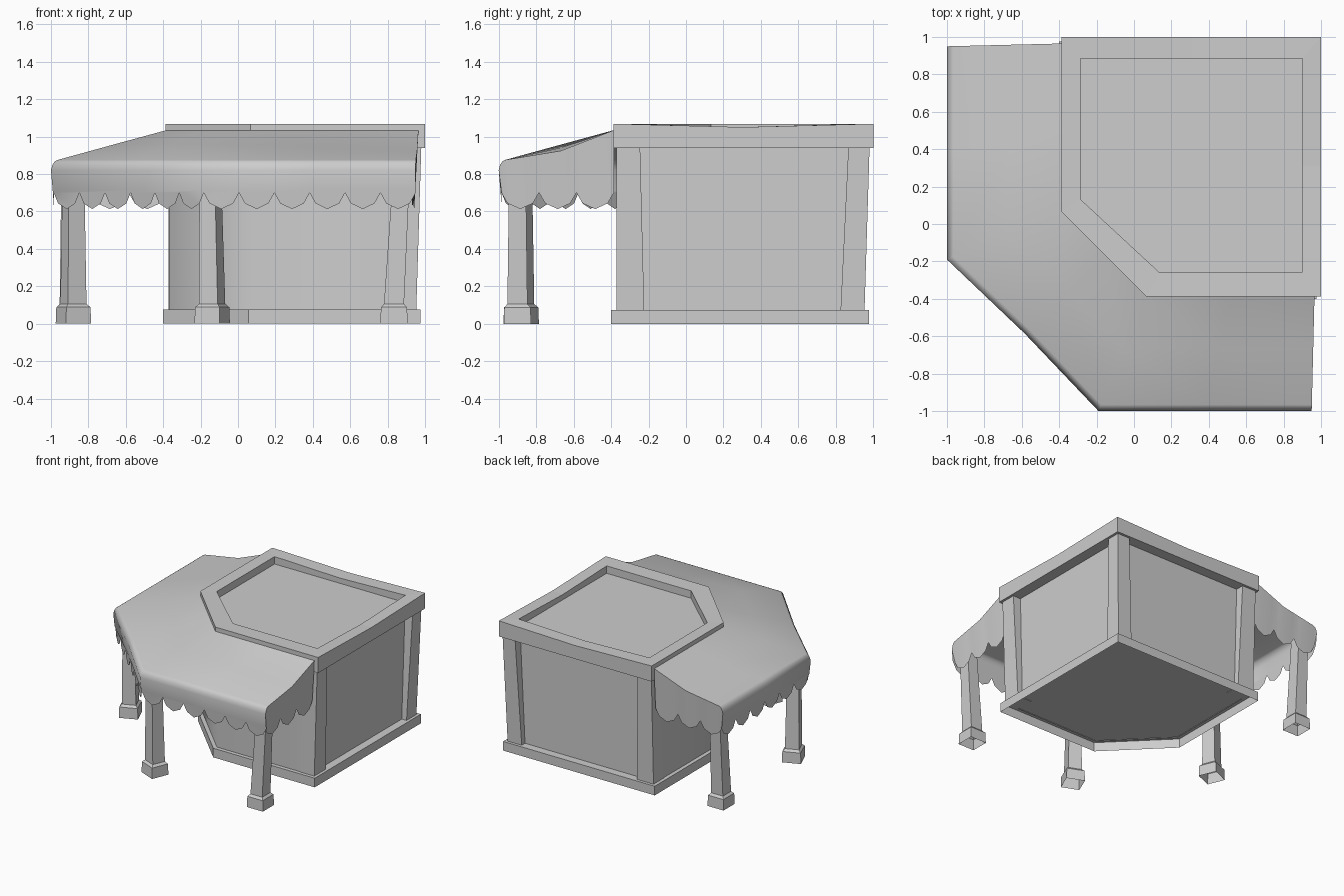
import bpy, bmesh, math
from mathutils import Vector

cube = bpy.data.objects.get("Cube")
if cube:
    bpy.data.objects.remove(cube, do_unlink=True)

GREY = (0.61, 0.61, 0.61, 1)
grey = bpy.data.materials.new("plain_grey")
grey.use_nodes = True
grey.diffuse_color = GREY
grey.node_tree.nodes["Principled BSDF"].inputs["Base Color"].default_value = GREY


def finish(name, bm, smooth=None):
    bmesh.ops.remove_doubles(bm, verts=bm.verts, dist=0.0005)
    bmesh.ops.recalc_face_normals(bm, faces=bm.faces)
    mesh = bpy.data.meshes.new(name)
    bm.to_mesh(mesh)
    bm.free()
    mesh.materials.append(grey)
    obj = bpy.data.objects.new(name, mesh)
    bpy.context.collection.objects.link(obj)
    if smooth:
        bpy.ops.object.select_all(action='DESELECT')
        obj.select_set(True)
        bpy.context.view_layer.objects.active = obj
        bpy.ops.object.shade_smooth_by_angle(angle=math.radians(smooth))


def loft(bm, rings, bottom=True, top=True):
    """Join closed rings of points, capping the ends on request."""
    loops = [[bm.verts.new(p) for p in ring] for ring in rings]
    n = len(loops[0])
    for a, b in zip(loops, loops[1:]):
        for i in range(n):
            j = (i + 1) % n
            bm.faces.new((a[i], a[j], b[j], b[i]))
    if bottom:
        bm.faces.new(loops[0][::-1])
    if top:
        bm.faces.new(loops[-1])


def plan(xs, ys, cut, z, dip=0.0):
    """Rectangle with its front right corner cut off; back and side edges may dip."""
    (x0, x1), (y0, y1) = xs, ys
    return [(x0, cut, z), (cut, y0, z), (x1, y0, z), (x1, (y0 + y1) / 2, z - dip),
            (x1, y1, z), ((x0 + x1) / 2, y1, z - dip), (x0, y1, z)]


# Base (open underneath), walls and roof rim
BASE = (-0.40, 0.977)
bm = bmesh.new()
loft(bm, [plan(BASE, BASE, 0.055, 0), plan(BASE, BASE, 0.055, 0.075)], bottom=False)
finish("plinth", bm)

WALL = (-0.368, 0.91)
bm = bmesh.new()
loft(bm, [plan(WALL, WALL, 0.066, 0.07), plan(WALL, WALL, 0.066, 0.95)], False, False)
finish("walls", bm, 50)

RIM, WELL_X, WELL_Y = (-0.388, 1.0), (-0.287, 0.90), (-0.256, 0.885)
bm = bmesh.new()
loft(bm, [plan(RIM, RIM, 0.066, 0.94), plan(RIM, RIM, 0.066, 1.068, 0.018),
          plan(WELL_X, WELL_Y, 0.133, 1.066, 0.018), plan(WELL_X, WELL_Y, 0.133, 1.005)])
finish("roof_rim", bm)


# Corner pillars, leaning outwards at the top
def box_ring(x0, x1, y0, y1, z):
    return [(x0, y0, z), (x1, y0, z), (x1, y1, z), (x0, y1, z)]


BACK_LOW, BACK_HIGH = (0.825, 0.953), (0.867, 0.98)
NEAR_LOW, NEAR_HIGH = (-0.372, -0.223), (-0.372, -0.245)
for name, lows, highs in (
        ("back_left_pillar", (BACK_LOW, BACK_LOW), (BACK_HIGH, BACK_HIGH)),
        ("front_left_pillar", (BACK_LOW, NEAR_LOW), (BACK_HIGH, NEAR_HIGH)),
        ("back_right_pillar", (NEAR_LOW, BACK_LOW), (NEAR_HIGH, BACK_HIGH))):
    bm = bmesh.new()
    loft(bm, [box_ring(*lows[0], *lows[1], 0.07), box_ring(*highs[0], *highs[1], 0.945)])
    finish(name, bm)


# Awning posts on tapered feet, open underneath
def post(name, x, y, turn, lean):
    def ring(size, z, shift=0.0):
        pts = []
        for k in range(4):
            a = math.radians(turn + 45 + 90 * k)
            r = size / math.sqrt(2)
            pts.append((x + lean[0] * shift + r * math.cos(a),
                        y + lean[1] * shift + r * math.sin(a), z))
        return pts
    bm = bmesh.new()
    loft(bm, [ring(0.145, 0), ring(0.140, 0.088), ring(0.110, 0.104),
              ring(0.107, 0.106), ring(0.088, 0.84, 1.4)], bottom=False)
    finish(name, bm)


post("front_left_post", 0.834, -0.90, 0, (0.03, 0))
post("front_middle_post", -0.138, -0.88, -22.5, (-0.008, 0))
post("side_middle_post", -0.88, -0.138, 22.5, (0, -0.008))
post("back_right_post", -0.90, 0.83, 0, (0, 0.03))

# Awning: slope, rolled edge and scalloped valance around three sides
INNER = [Vector(p) for p in ((-0.385, 0.965), (-0.385, 0.068), (0.068, -0.385), (0.965, -0.385))]
OUTER = [Vector(p) for p in ((-1, 0.95), (-1, -0.19), (-0.19, -1), (0.95, -1))]
ROLL = [(0.968, 0.868), (0.988, 0.848), (1, 0.82), (0.985, 0.715)]
STEPS = 6


def scallop(u):
    """Height of the hem: angular tongues between sharp notches."""
    d = abs(2 * (u % 1) - 1)
    return 0.613 + 0.045 * d if d < 0.7 else 0.6445 + 0.185 * (d - 0.7)


def top_profile(weight):
    """Cross-section of the cloth, sagging mid-slope by the given weight."""
    return [(0, 1.034), (0.46, 0.957 - 0.033 * weight), (0.945, 0.875)] + ROLL


def rail(side, f):
    """Inner and outer plan points at fraction f along one side."""
    a = INNER[side].lerp(INNER[side + 1], f)
    b = OUTER[side].lerp(OUTER[side + 1], f)
    if side == 1:
        b += Vector((0.01, 0.01)) * (1 - abs(2 * f - 1))
    return a, b


def cloth_column(side, f):
    a, b = rail(side, f)
    weight = (1 - f, 0, f)[side]
    return [bm.verts.new((*a.lerp(b, t), z)) for t, z in top_profile(weight)]


def hem_vert(side, f):
    a, b = rail(side, f)
    return bm.verts.new((*a.lerp(b, 0.975), scallop(f * 6)))


# Two broad cloth panels per side, each with three tongues below
bm = bmesh.new()
for side in range(3):
    for half in (0, 0.5):
        left, right = cloth_column(side, half), cloth_column(side, half + 0.5)
        for i in range(len(left) - 1):
            bm.faces.new((left[i], left[i + 1], right[i + 1], right[i]))
        count = 3 * STEPS
        hem = [hem_vert(side, half + 0.5 * i / count) for i in range(count + 1)]
        bm.faces.new([left[-1]] + hem + [right[-1]])

# Scalloped panels closing both awning ends
top_line = top_profile(1)[:-1]


def top_height(t):
    for (t0, z0), (t1, z1) in zip(top_line, top_line[1:]):
        if t <= t1:
            return z0 + (z1 - z0) * (t - t0) / (t1 - t0)


stops = sorted({i / 18 for i in range(19)} | {t for t, z in top_line})
for end, inward in ((0, Vector((0, -0.02))), (3, Vector((-0.02, 0)))):
    pairs = []
    for t in stops:
        p = INNER[end].lerp(OUTER[end], t)
        q = INNER[end].lerp(OUTER[end], t * 0.975) + inward
        pairs.append((bm.verts.new((*p, top_height(t))),
                      bm.verts.new((*q, scallop(t * 3)))))
    for (a, b), (c, d) in zip(pairs, pairs[1:]):
        bm.faces.new((a, b, d, c))
finish("awning", bm, 60)
